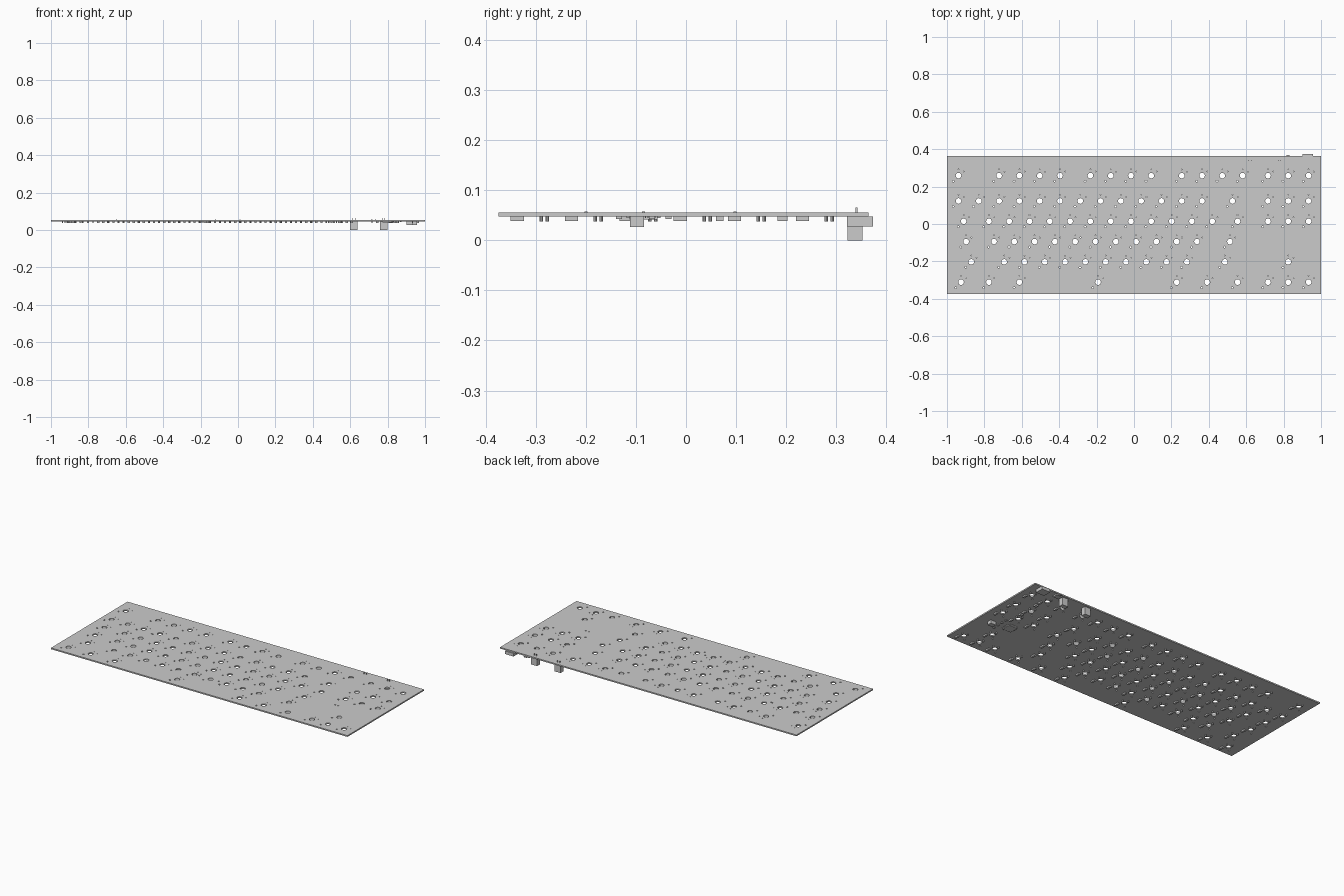
import bpy, bmesh, math
from mathutils import Matrix, Vector

old = bpy.data.objects.get("Cube")
if old:
    bpy.data.objects.remove(old, do_unlink=True)

UNIT, LEFT = 0.1085, -0.9925
TOP, BOTTOM = 0.055, 0.047
BACK, FRONT = 0.364, -0.374

grey = bpy.data.materials.new("plain grey")
grey.use_nodes = True
grey.diffuse_color = (0.6, 0.6, 0.6, 1)
grey.node_tree.nodes["Principled BSDF"].inputs["Base Color"].default_value = (0.6, 0.6, 0.6, 1)


def finish(bm, name):
    mesh = bpy.data.meshes.new(name)
    bm.to_mesh(mesh)
    bm.free()
    mesh.materials.append(grey)
    obj = bpy.data.objects.new(name, mesh)
    bpy.context.scene.collection.objects.link(obj)
    return obj


def add_box(bm, x, y, z):
    """Add a box from (min, max) ranges."""
    size = [r[1] - r[0] for r in (x, y, z)]
    mid = Vector([sum(r) / 2 for r in (x, y, z)])
    bmesh.ops.create_cube(bm, size=1, matrix=Matrix.Translation(mid) @ Matrix.Diagonal((*size, 1)))


def box(name, x, y, z):
    bm = bmesh.new()
    add_box(bm, x, y, z)
    return finish(bm, name)


def ring(bm, x, y, z, radius, sides):
    return [bm.verts.new((x + radius * math.cos(a), y + radius * math.sin(a), z))
            for a in (math.tau * i / sides for i in range(sides))]


def loop(bm, verts):
    for a, b in zip(verts, verts[1:] + verts[:1]):
        bm.edges.new((a, b))


# Key widths row by row, front to back; negative numbers are gaps
nav = [-0.25, 1, 1, 1]
rows = [
    (-0.311, [1.25, 1.5, 1.5, 6.25, 1.5, 1.5, 1.5] + nav),
    (-0.2025, [2.25] + [1] * 10 + [2.75, -1.25, 1]),
    (-0.094, [1.75] + [1] * 11 + [2.25]),
    (0.0145, [1.5] + [1] * 12 + [1.5] + nav),
    (0.123, [1] * 13 + [2] + nav),
    (0.2586, [1, -1] + [1] * 4 + [-0.5] + [1] * 4 + [-0.5] + [1] * 4 + nav),
]
keys = []
for y, widths in rows:
    u = 0
    for w in widths:
        if w > 0:
            keys.append((LEFT + (u + w / 2) * UNIT, y))
        u += abs(w)

# Circuit board with key holes
PINS = [(0, 0.0336), (0.0285, 0.0216)]
SLEEVE = 0.0036
bm = bmesh.new()
loop(bm, [bm.verts.new((x, y, TOP)) for x, y in ((-1, FRONT), (1, FRONT), (1, BACK), (-1, BACK))])
for x, y in keys:
    loop(bm, ring(bm, x, y, TOP, 0.015, 16))
    loop(bm, ring(bm, x - 0.0285, y - 0.0293, TOP, 0.0048, 10))
    for dx, dy in PINS:
        loop(bm, ring(bm, x + dx, y + dy, TOP, SLEEVE, 8))
bmesh.ops.triangle_fill(bm, edges=bm.edges[:], use_beauty=True, normal=(0, 0, 1))
bmesh.ops.recalc_face_normals(bm, faces=bm.faces[:])
if bm.faces[0].normal.z < 0:
    bmesh.ops.reverse_faces(bm, faces=bm.faces[:])
board = finish(bm, "circuit_board")
solid = board.modifiers.new("thickness", "SOLIDIFY")
solid.thickness = TOP - BOTTOM
solid.offset = -1

# Switch pin sleeves: short tubes that hang below the board
bm = bmesh.new()
for x, y in keys:
    for dx, dy in PINS:
        profile = [(SLEEVE, TOP), (SLEEVE, 0.037), (0.0022, 0.037), (0.0022, TOP)]
        rings = [ring(bm, x + dx, y + dy, z, r, 8) for r, z in profile]
        for a, b in zip(rings, rings[1:] + rings[:1]):
            for i in range(8):
                j = (i + 1) % 8
                bm.faces.new((a[i], b[i], b[j], a[j]))
bmesh.ops.recalc_face_normals(bm, faces=bm.faces[:])
finish(bm, "pin_sleeves")

# One diode under each key
bm = bmesh.new()
for x, y in keys:
    add_box(bm, (x + 0.022, x + 0.034), (y - 0.039, y - 0.013), (0.0385, BOTTOM))
finish(bm, "diodes")

# Rear connectors, with pins that come through the board
for side, x in (("inner", 0.62), ("outer", 0.778)):
    box(side + "_cable_socket", (x - 0.02, x + 0.02), (0.323, 0.352), (0, BOTTOM))
    bm = bmesh.new()
    for dx in (-0.007, 0.007):
        add_box(bm, (x + dx - 0.002, x + dx + 0.002), (0.338, 0.342), (BOTTOM, 0.065))
    finish(bm, side + "_socket_pins")
box("data_port", (0.902, 0.958), (0.322, 0.373), (0.028, BOTTOM))
box("slide_switch_body", (0.805, 0.845), (0.33, 0.36), (0.039, BOTTOM))
box("slide_switch_lever", (0.815, 0.832), (0.36, 0.37), (0.041, 0.046))

# Controller chip with legs on all four sides
cx, cy = 0.80, -0.085
box("controller_chip", (cx - 0.028, cx + 0.028), (cy - 0.028, cy + 0.028), (0.041, BOTTOM))
bm = bmesh.new()
for i in range(11):
    t = (i - 5) * 0.0046
    for s in (-1, 1):
        far = sorted((s * 0.027, s * 0.034))
        add_box(bm, (cx + far[0], cx + far[1]), (cy + t - 0.001, cy + t + 0.001), (0.044, BOTTOM))
        add_box(bm, (cx + t - 0.001, cx + t + 0.001), (cy + far[0], cy + far[1]), (0.044, BOTTOM))
finish(bm, "chip_legs")

# Other small parts under the board
box("reset_button", (0.9, 0.935), (-0.112, -0.084), (0.027, BOTTOM))
box("regulator", (0.84, 0.86), (0.06, 0.075), (0.0385, BOTTOM))
box("fuse", (0.84, 0.86), (0.183, 0.203), (0.0385, BOTTOM))
bm = bmesh.new()
for i in range(4):
    y = -0.14 + i * 0.033
    add_box(bm, (0.865, 0.875), (y, y + 0.012), (0.042, BOTTOM))
finish(bm, "capacitors")

# Solder bumps on the top face
bm = bmesh.new()
for x, y in ((-0.65, 0.098), (-0.12, -0.2), (0.01, -0.2), (0.715, -0.085), (0.735, -0.085)):
    add_box(bm, (x - 0.003, x + 0.003), (y - 0.003, y + 0.003), (TOP - 0.001, 0.0575))
finish(bm, "solder_bumps")
